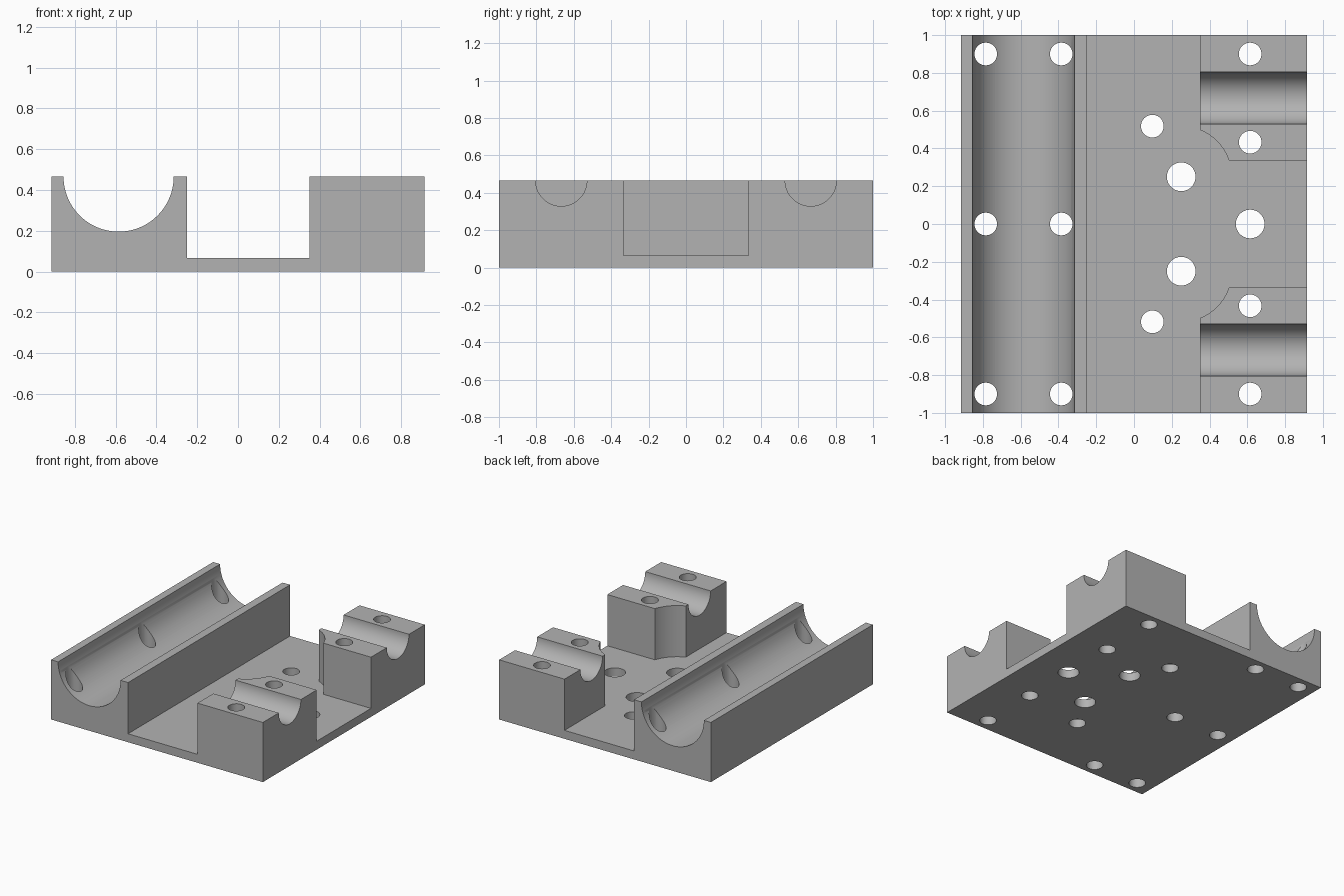
import bpy, bmesh
from math import cos, sin, acos, asin, pi
from mathutils import Matrix, Vector

if "Cube" in bpy.data.objects:
    bpy.data.objects.remove(bpy.data.objects["Cube"], do_unlink=True)

HALF_X, HALF_Y, TOP, FLOOR = 0.915, 1.0, 0.466, 0.066

metal = bpy.data.materials.new("plain_grey")
metal.use_nodes = True
grey = (0.45, 0.45, 0.45, 1)
metal.diffuse_color = grey
metal.node_tree.nodes["Principled BSDF"].inputs["Base Color"].default_value = grey


def make_object(name, bm):
    bmesh.ops.recalc_face_normals(bm, faces=bm.faces)
    mesh = bpy.data.meshes.new(name)
    bm.to_mesh(mesh)
    bm.free()
    mesh.materials.append(metal)
    obj = bpy.data.objects.new(name, mesh)
    bpy.context.collection.objects.link(obj)
    return obj


def prism(name, outline, z0, z1):
    bm = bmesh.new()
    face = bm.faces.new([bm.verts.new((x, y, z0)) for x, y in outline])
    new = bmesh.ops.extrude_face_region(bm, geom=[face])["geom"]
    verts = [v for v in new if isinstance(v, bmesh.types.BMVert)]
    bmesh.ops.translate(bm, verts=verts, vec=(0, 0, z1 - z0))
    return make_object(name, bm)


def cylinder(name, center, radius, length, axis, sides):
    bm = bmesh.new()
    turn = Vector((0, 0, 1)).rotation_difference(Vector(axis)).to_matrix().to_4x4()
    bmesh.ops.create_cone(bm, cap_ends=True, segments=sides, radius1=radius, radius2=radius,
                          depth=length, matrix=Matrix.Translation(center) @ turn)
    return make_object(name, bm)


def cut(body, cutter):
    cutter.hide_render = True
    mod = body.modifiers.new(cutter.name, "BOOLEAN")
    mod.operation, mod.solver, mod.object = "DIFFERENCE", "EXACT", cutter
    bpy.context.view_layer.objects.active = body
    bpy.ops.object.modifier_apply(modifier=mod.name)
    bpy.data.objects.remove(cutter, do_unlink=True)


# Solid block
body = prism("mounting_base", [(-HALF_X, -HALF_Y), (HALF_X, -HALF_Y),
                               (HALF_X, HALF_Y), (-HALF_X, HALF_Y)], 0, TOP)

# Open pocket: long channel plus side opening with rounded clearance corners
LEFT, RIGHT, GAP, BOSS, R = -0.25, 0.35, 0.335, 0.25, 0.267
a0, a1 = acos((RIGHT - BOSS) / R), asin((GAP - BOSS) / R)
arc = [(BOSS + R * cos(a), BOSS + R * sin(a))
       for a in (a0 + (a1 - a0) * i / 16 for i in range(17))]
upper = [(LEFT, 1.2), (RIGHT, 1.2)] + arc + [(1.2, GAP)]
lower = [(x, -y) for x, y in reversed(upper)]
cut(body, prism("pocket_cutter", upper + lower, FLOOR, 1))

# Long cradle and the two cross cradles
cut(body, cylinder("long_cradle_cutter", (-0.585, 0, TOP), 0.27, 3, (0, 1, 0), 96))
for side in (-1, 1):
    cut(body, cylinder("cross_cradle_cutter", (0.75, side * 0.667, TOP), 0.137, 0.9, (1, 0, 0), 64))

# Vertical through holes: x, y, radius
SMALL, LARGE = 0.06, 0.076
holes = [(x, y, SMALL) for x in (-0.785, -0.385) for y in (-0.9, 0, 0.9)]
holes += [(x, s * y, SMALL) for s in (-1, 1) for x, y in ((0.097, 0.518), (0.615, 0.9), (0.615, 0.433))]
holes += [(BOSS, -BOSS, LARGE), (BOSS, BOSS, LARGE), (0.615, 0, LARGE)]
for x, y, radius in holes:
    cut(body, cylinder("hole_cutter", (x, y, 0.2), radius, 2, (0, 0, 1), 40))

# Smooth curved walls, sharp machined edges
bpy.ops.object.select_all(action="DESELECT")
body.select_set(True)
bpy.context.view_layer.objects.active = body
bpy.ops.object.shade_smooth_by_angle(angle=pi / 6)
